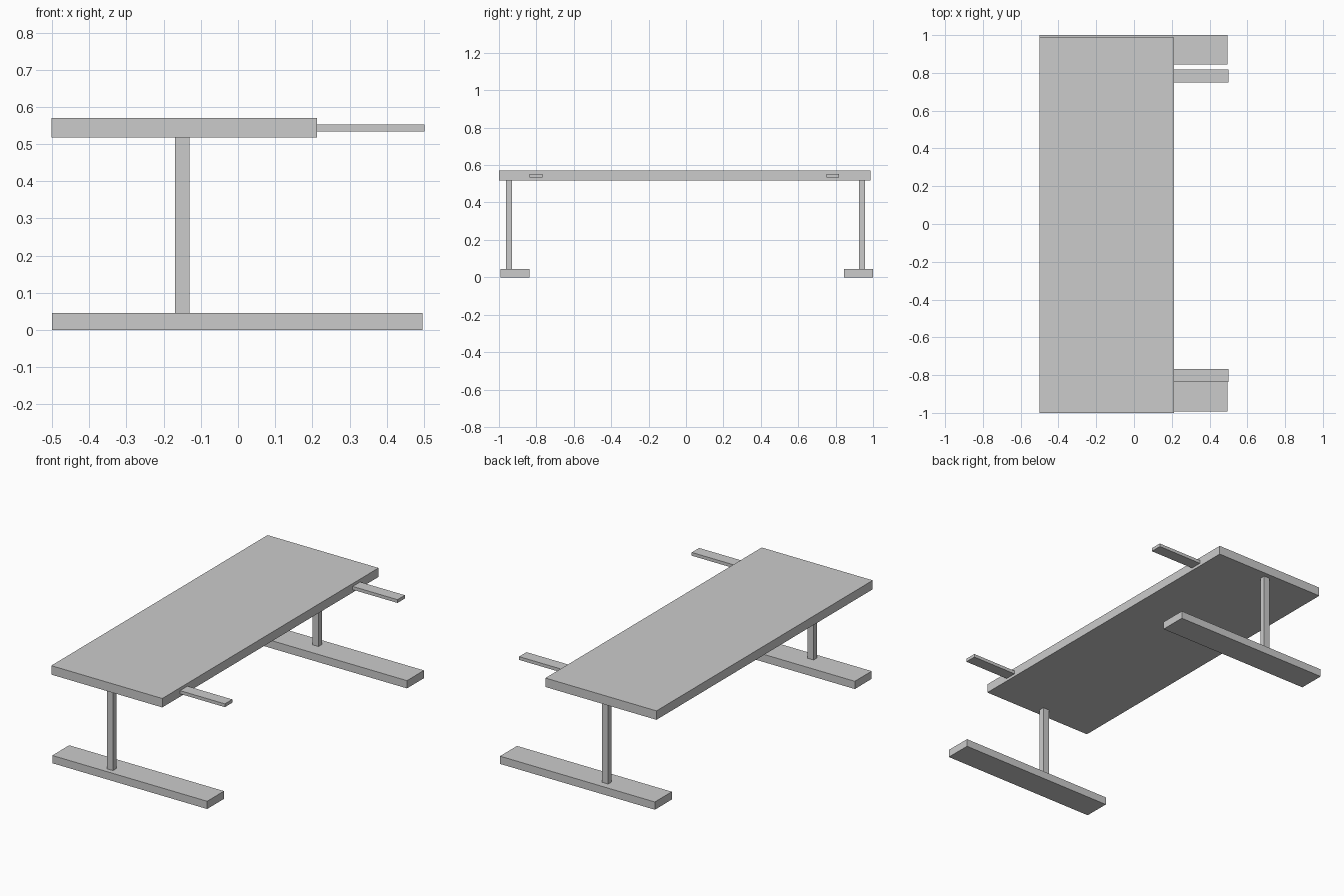
import bpy
import bmesh
from mathutils import Vector

if "Cube" in bpy.data.objects:
    bpy.data.objects.remove(bpy.data.objects["Cube"])


def box(name, x, y, z):
    """Add a box spanning the given (min, max) ranges."""
    lo, hi = Vector((x[0], y[0], z[0])), Vector((x[1], y[1], z[1]))
    mesh = bpy.data.meshes.new(name)
    bm = bmesh.new()
    bmesh.ops.create_cube(bm, size=1)
    bmesh.ops.scale(bm, vec=hi - lo, verts=bm.verts)
    bm.to_mesh(mesh)
    bm.free()
    obj = bpy.data.objects.new(name, mesh)
    obj.location = (lo + hi) / 2
    bpy.context.collection.objects.link(obj)
    return obj


FOOT_TOP, TOP_UNDER, TOP_UPPER = 0.045, 0.518, 0.57
TOP_FRONT_EDGE = 0.213

# Table top
box("table_top", (-0.501, TOP_FRONT_EDGE), (-1.0, 0.987), (TOP_UNDER, TOP_UPPER))

# Each end has a floor foot, a post and a support arm (y ranges differ slightly)
ends = {
    "near": ((-0.992, -0.837), (-0.963, -0.930), (-0.836, -0.768)),
    "far": ((0.844, 1.0), (0.925, 0.958), (0.750, 0.818)),
}
for end, (foot_y, post_y, arm_y) in ends.items():
    box(f"{end}_foot", (-0.5, 0.496), foot_y, (0, FOOT_TOP))
    box(f"{end}_post", (-0.17, -0.13), post_y, (FOOT_TOP, TOP_UNDER))
    box(f"{end}_arm", (TOP_FRONT_EDGE, 0.501), arm_y, (0.534, 0.553))
